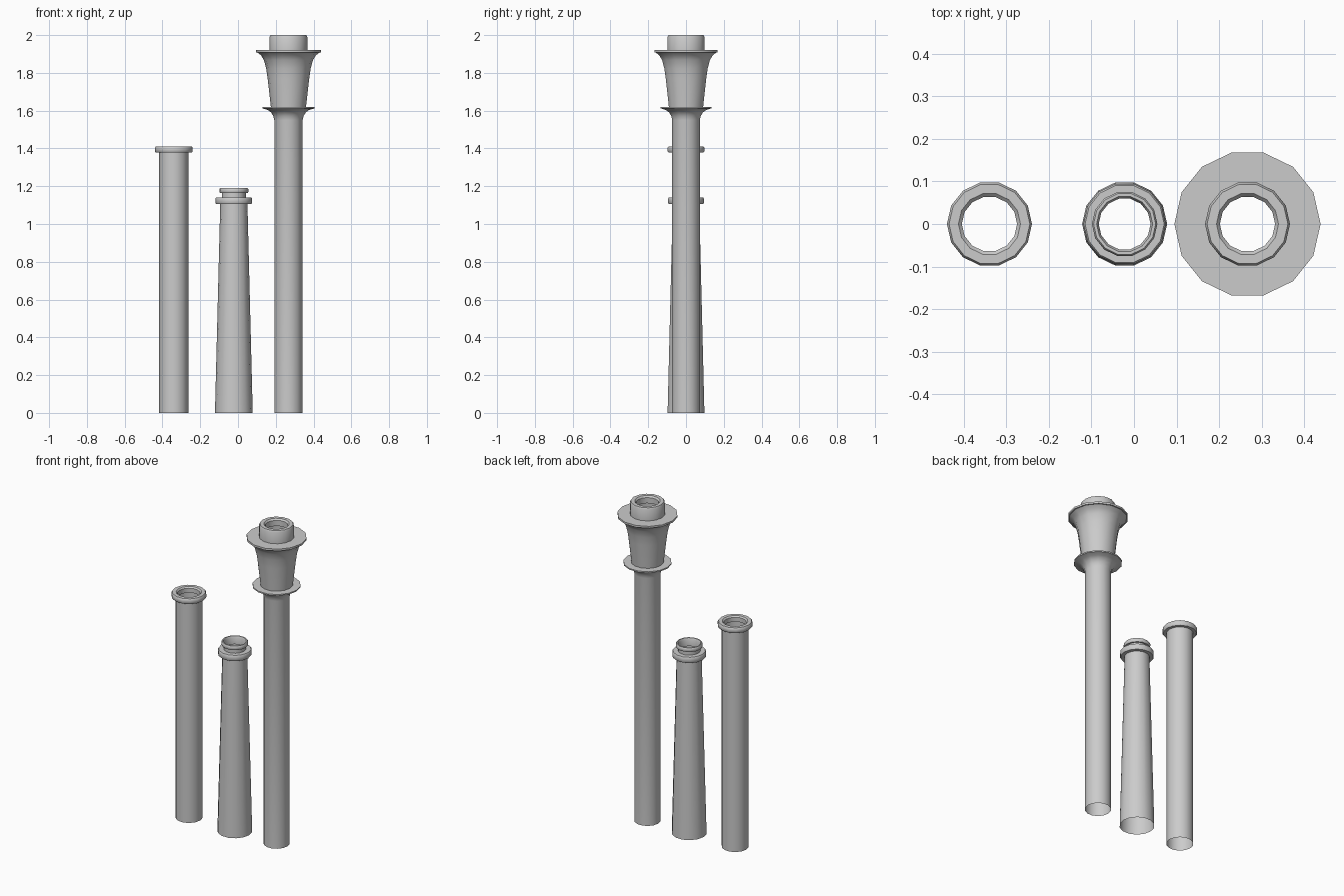
import bpy, bmesh, math

SIDES = 14


def lathe(name, x, profile):
    """Revolve an open (radius, z) profile around a vertical axis at x."""
    bm = bmesh.new()
    rings = []
    for r, z in profile:
        rings.append([bm.verts.new((r * math.cos(2 * math.pi * i / SIDES),
                                    r * math.sin(2 * math.pi * i / SIDES), z))
                      for i in range(SIDES)])
    for low, high in zip(rings, rings[1:]):
        for i in range(SIDES):
            j = (i + 1) % SIDES
            bm.faces.new((low[i], low[j], high[j], high[i]))
    mesh = bpy.data.meshes.new(name)
    bm.to_mesh(mesh)
    bm.free()
    obj = bpy.data.objects.new(name, mesh)
    obj.location.x = x
    bpy.context.collection.objects.link(obj)
    bpy.ops.object.select_all(action='DESELECT')
    obj.select_set(True)
    bpy.context.view_layer.objects.active = obj
    bpy.ops.object.shade_smooth_by_angle(angle=math.radians(35))
    return obj


# Straight pipe with a single rim, lip turned into the open bore
lathe("rimmed_pipe", -0.34, [
    (0.077, 0), (0.077, 1.378), (0.095, 1.378), (0.1, 1.385),
    (0.1, 1.403), (0.095, 1.411), (0.073, 1.411), (0.065, 1.403),
    (0.065, 1.375)])

# Tapered pipe with a collar, a narrow neck and an upper ring
lathe("tapered_pipe", -0.022, [
    (0.1, 0), (0.072, 1.105), (0.093, 1.105), (0.097, 1.111),
    (0.097, 1.135), (0.093, 1.141), (0.064, 1.141), (0.064, 1.165),
    (0.074, 1.165), (0.077, 1.171), (0.077, 1.184), (0.073, 1.19),
    (0.066, 1.19), (0.061, 1.18), (0.061, 1.14)])

# Tall pipe: flared collar, trumpet-shaped crown, flange and cap
lathe("crowned_pipe", 0.267, [
    (0.075, 0), (0.075, 1.55), (0.08, 1.572), (0.092, 1.591),
    (0.11, 1.604), (0.138, 1.612), (0.138, 1.62), (0.093, 1.62),
    (0.11, 1.77), (0.118, 1.825), (0.13, 1.868), (0.145, 1.893),
    (0.165, 1.908), (0.172, 1.908), (0.172, 1.92), (0.1, 1.92),
    (0.1, 1.99), (0.095, 2.0), (0.073, 2.0), (0.065, 1.99),
    (0.065, 1.955)])
